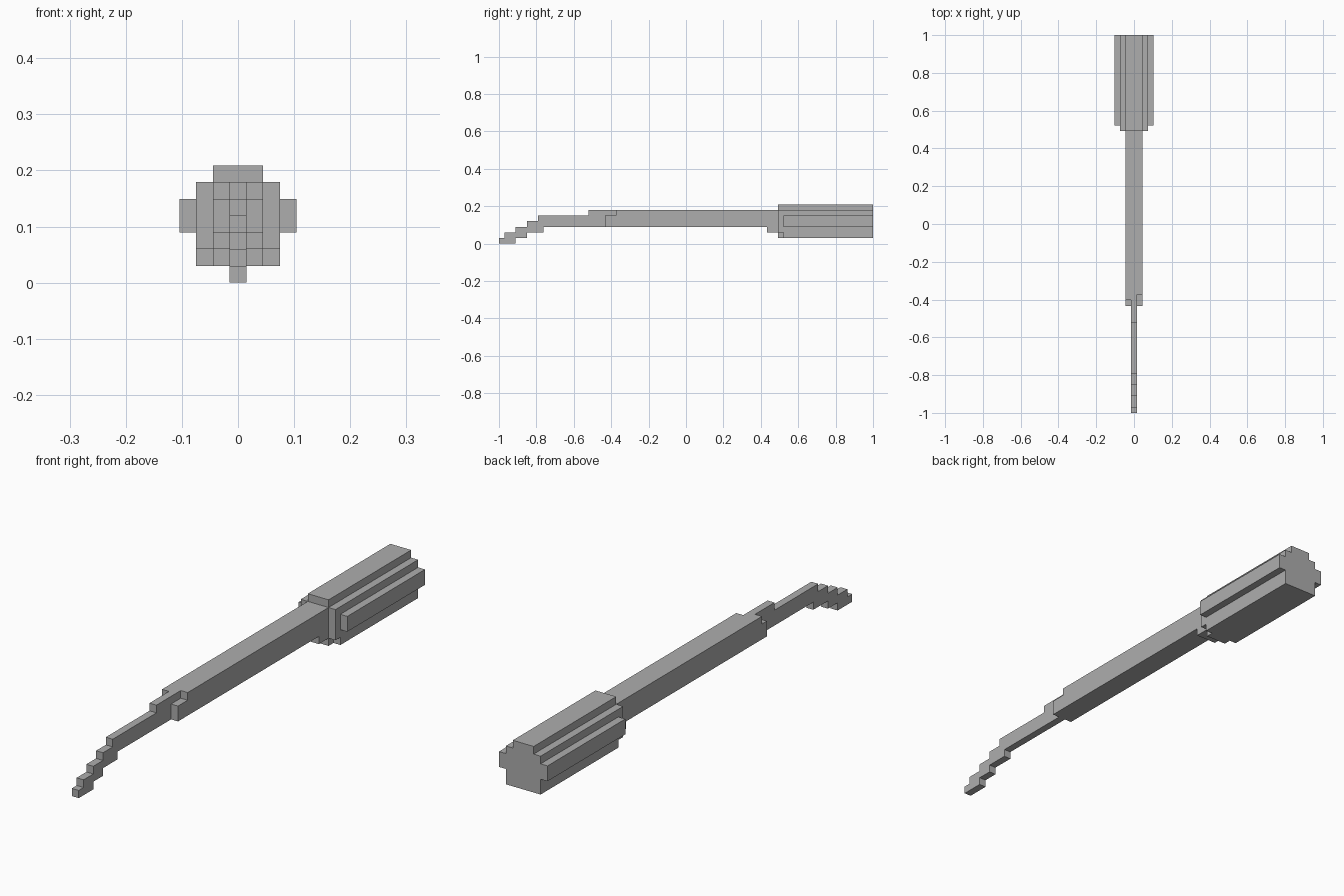
import bpy
import bmesh
from mathutils import Vector

cube = bpy.data.objects.get("Cube")
if cube:
    bpy.data.objects.remove(cube, do_unlink=True)

U = 2 / 67  # one block

grey = bpy.data.materials.new("plain grey")
grey.use_nodes = True
colour = (0.42, 0.42, 0.42, 1)
grey.diffuse_color = colour
grey.node_tree.nodes["Principled BSDF"].inputs["Base Color"].default_value = colour


def extrude_profile(name, axis, points, start, end):
    """Extrude a closed outline, given in blocks, along one axis."""
    bm = bmesh.new()
    verts = []
    for a, b in points:
        co = [a, b]
        co.insert(axis, start)
        verts.append(bm.verts.new((co[0] * U, co[1] * U - 1, co[2] * U)))
    face = bm.faces.new(verts)
    result = bmesh.ops.extrude_face_region(bm, geom=[face])
    offset = Vector()
    offset[axis] = (end - start) * U
    moved = [g for g in result["geom"] if isinstance(g, bmesh.types.BMVert)]
    bmesh.ops.translate(bm, verts=moved, vec=offset)
    bmesh.ops.recalc_face_normals(bm, faces=bm.faces)
    mesh = bpy.data.meshes.new(name)
    bm.to_mesh(mesh)
    bm.free()
    mesh.materials.append(grey)
    obj = bpy.data.objects.new(name, mesh)
    bpy.context.collection.objects.link(obj)


def rect(x, low, high):
    return [(-x, low), (x, low), (x, high), (-x, high)]


def mirrored(half):
    return half + [(-x, z) for x, z in reversed(half)]


# Thin stepped hook, outlined from the side
hook = [(0, 0), (3, 0), (3, 1), (5, 1), (5, 2), (8, 2), (8, 3), (19, 3),
        (19, 6), (16, 6), (16, 5), (7, 5), (7, 4), (5, 4), (5, 3), (3, 3),
        (3, 2), (1, 2), (1, 1), (0, 1)]
extrude_profile("hook", 0, hook, -.5, .5)

# Shaft with an uneven notched top layer
extrude_profile("shaft_lower", 2, rect(1.5, 19, 50), 3, 5)
shaft_top = [(-1.5, 20), (-.5, 20), (-.5, 19), (.5, 19), (.5, 21),
             (1.5, 21), (1.5, 50), (-1.5, 50)]
extrude_profile("shaft_upper", 2, shaft_top, 5, 6)
extrude_profile("shaft_brace", 1, rect(1.5, 2, 3), 48, 50)

# Handle: narrower front collar, then the ribbed grip
collar = mirrored([(1.5, 1), (1.5, 2), (2.5, 2), (2.5, 6), (1.5, 6), (1.5, 7)])
extrude_profile("handle_collar", 1, collar, 50, 51)
grip = mirrored([(2.5, 1), (2.5, 3), (3.5, 3), (3.5, 5), (2.5, 5), (2.5, 6),
                 (1.5, 6), (1.5, 7)])
extrude_profile("handle_grip", 1, grip, 51, 67)
